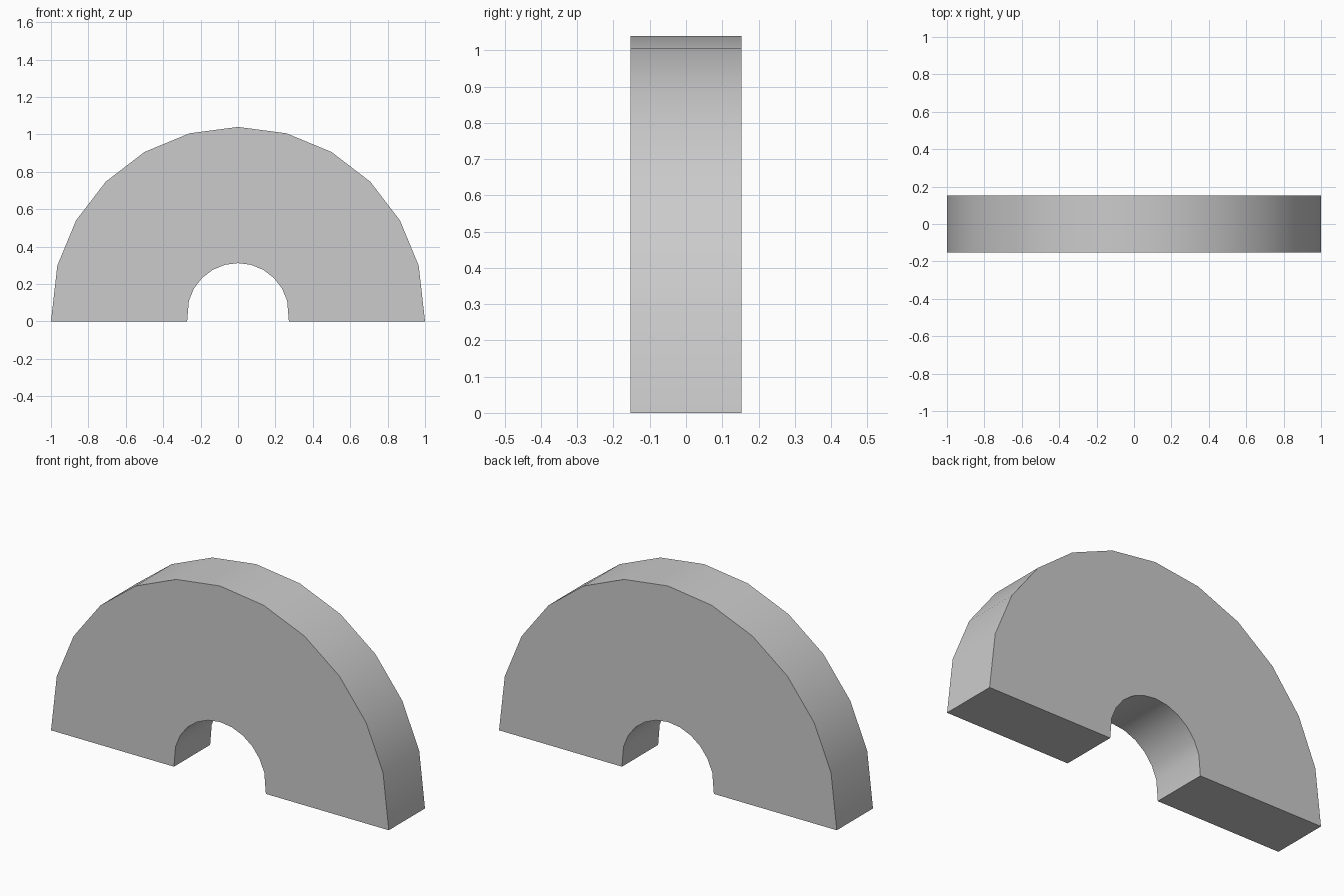
import bpy, bmesh
from math import sin, cos, pi, radians

if "Cube" in bpy.data.objects:
    bpy.data.objects.remove(bpy.data.objects["Cube"])

SEGMENTS = 12
CENTRE_Z = 0.04
HALF_DEPTH = 0.153


def arc(radius):
    """Half circle raised by CENTRE_Z, with its two ends dropped to the ground."""
    pts = []
    for k in range(SEGMENTS + 1):
        a = pi * k / SEGMENTS
        z = 0 if k in (0, SEGMENTS) else CENTRE_Z + radius * sin(a)
        pts.append((radius * cos(a), z))
    return pts


# Front profile of the arch, as a strip of quads between both arcs
bm = bmesh.new()
outer, inner = ([bm.verts.new((x, -HALF_DEPTH, z)) for x, z in arc(r)]
                for r in (1.0, 0.272))
faces = [bm.faces.new((outer[k], outer[k + 1], inner[k + 1], inner[k]))
         for k in range(SEGMENTS)]

# Extrude to full depth
result = bmesh.ops.extrude_face_region(bm, geom=faces, use_keep_orig=True)
back = [g for g in result["geom"] if isinstance(g, bmesh.types.BMVert)]
bmesh.ops.translate(bm, verts=back, vec=(0, 2 * HALF_DEPTH, 0))
bmesh.ops.recalc_face_normals(bm, faces=bm.faces)

mesh = bpy.data.meshes.new("arch_block")
bm.to_mesh(mesh)
bm.free()
arch = bpy.data.objects.new("arch_block", mesh)
bpy.context.collection.objects.link(arch)

# Smooth curved surfaces, crisp rims
bpy.context.view_layer.objects.active = arch
arch.select_set(True)
bpy.ops.object.shade_smooth_by_angle(angle=radians(30))
